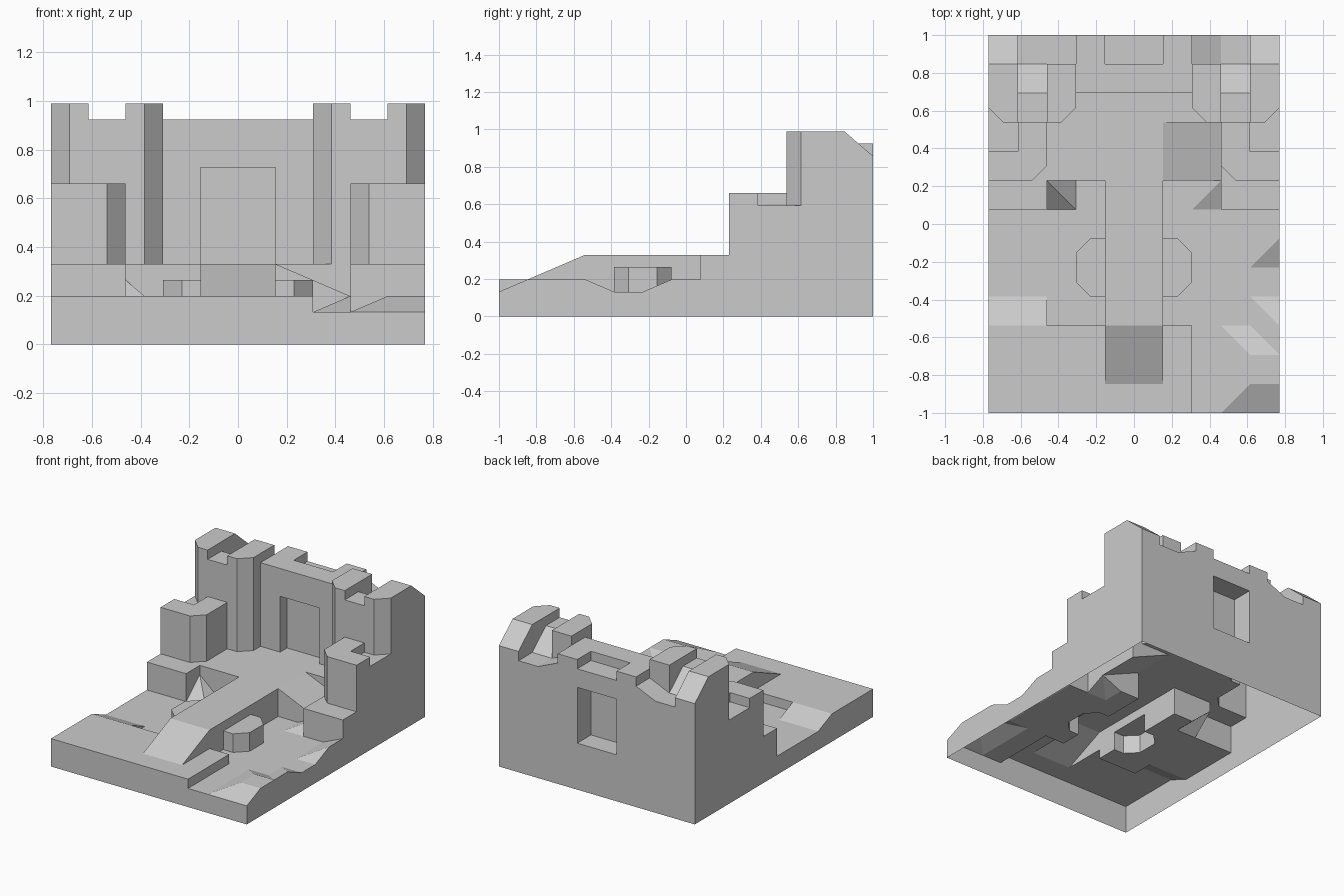
import bpy, bmesh

if "Cube" in bpy.data.objects:
    bpy.data.objects.remove(bpy.data.objects["Cube"])

U, H = 1 / 13, 0.066          # plan unit and height unit
patches = []                  # later patches override earlier ones


def patch(part, x0, x1, y0, y1, z, cuts=(), mirror=False):
    """Rectangular area with a flat or sloped top; cuts = chamfered corners."""
    f = z if callable(z) else (lambda x, y: z)
    patches.append((part, x0, x1, y0, y1, f, cuts, mirror))


def find(cx, cy):
    for part, x0, x1, y0, y1, f, cuts, mirror in reversed(patches):
        x = abs(cx) if mirror else cx
        if x0 < x < x1 and y0 < cy < y1 and all(
                abs(x - a) + abs(cy - b) > 1 for a, b in cuts):
            return part, (lambda px, py: f(abs(px) if mirror else px, py))


def bank(x, y):
    front = min((x - 6) / 2, (y + 13) / 2, (-7 - y) / 2, 1)
    rear = min((x - 8) / 2, (-5 - y) / 2, (y + 13) / 2, 1)
    return 2 + max(0, front, rear)


# Ground and the sunken ditch with its sloped banks
patch("ground", -10, 10, -13, 13, 3)
patch("ground", -10, -2, -7, 3, 2)
patch("ground", -10, -6, -7, -5, lambda x, y: 3 - (y + 7) / 2)
patch("ground", 2, 10, -7, 3, 2)
patch("ground", 4, 10, -13, -7, 2)
patch("ground", 6, 10, -13, -5, bank)
patch("ground", 8, 10, -3, 1, lambda x, y: 2 + min((x - 8) / 2, (y + 3) / 2))
patch("ground", 4, 6, 1, 3, lambda x, y: 2 + min((x - 4) / 2, (y - 1) / 2))
patch("rock", -6, -4, 1, 3, lambda x, y: 2 + min(y - 1, -4 - x))

# Courtyard with side ramp
patch("courtyard", -10, 10, 3, 13, 5)
patch("courtyard", 2, 6, 3, 7, lambda x, y: 5 - (x - 2) / 2)

# Bridge, entry ramp and bridge piers
patch("bridge", -2, 2, -7, 3, 5)
patch("bridge", -2, 2, -11, -7, lambda x, y: 3 + (y + 11) / 2)
patch("bridge_piers", 2, 4, -5, -1, 4, [(4, -5), (4, -1)], True)

# Low turrets on plinths
patch("turret_plinths", 6, 10, 1, 3, 5, mirror=True)
patch("turrets", 6, 10, 3, 7, 10, [(6, 3)], True)
patch("turrets", 8, 10, 5, 8, 9, mirror=True)

# Tall towers with battlements
patch("towers", 4, 10, 7, 13, 15, [(4, 7), (10, 7)], True)
patch("towers", 6, 8, 7, 9, 14, mirror=True)
patch("towers", 6, 8, 9, 11, lambda x, y: 14 - (y - 9), mirror=True)
patch("towers", 6, 8, 11, 13, 12, mirror=True)
patch("towers", 4, 6, 11, 13, lambda x, y: 13 - (x - 4) / 2, mirror=True)
patch("towers", 8, 10, 11, 13, lambda x, y: 15 - (y - 11), mirror=True)

# Gate wall between the towers
patch("gate_wall", -4, 4, 9, 13, 14)
patch("gate_wall", -2, 2, 11, 13, 13)

# Surface: each plan cell is four triangles, heights come from the patches
faces, edges = {}, {}


def add(part, pts):
    unique = []
    for p in pts:
        if p not in unique:
            unique.append(p)
    if len(unique) > 2:
        faces.setdefault(part, []).append(unique)


for i in range(-10, 10):
    for j in range(-13, 13):
        ring = [(i, j), (i + 1, j), (i + 1, j + 1), (i, j + 1)]
        mid = (i + 0.5, j + 0.5)
        for k in range(4):
            tri = [ring[k], ring[(k + 1) % 4], mid]
            part, f = find(sum(p[0] for p in tri) / 3, sum(p[1] for p in tri) / 3)
            add(part, [(x, y, f(x, y)) for x, y in tri])
            for n in range(3):
                a, b = tri[n], tri[(n + 1) % 3]
                edges.setdefault(frozenset((a, b)), []).append((a, b, part, f))

# Vertical walls wherever neighbouring heights differ, and the outer skirt
for sides in edges.values():
    sides.sort(key=lambda s: s[3](*s[0]) + s[3](*s[1]), reverse=True)
    a, b, part, f = sides[0]
    g = sides[1][3] if len(sides) > 1 else (lambda x, y: 0)
    ta, tb, la, lb = f(*a), f(*b), g(*a), g(*b)
    spans = [(ta, tb, la, lb)]
    if a[1] == b[1] and a[1] in (9, 13) and max(abs(a[0]), abs(b[0])) <= 2:
        spans = [(ta, tb, 11, 11), (5, 5, la, lb)]      # doorway gap
    for ta, tb, la, lb in spans:
        add(part, [(*b, tb), (*a, ta), (*a, la), (*b, lb)])


# Door recesses, front and back
def recess(part, y0, y1):
    rim = [(-2, 5), (2, 5), (2, 11), (-2, 11)]
    add(part, [(x, y1, z) for x, z in (rim if y1 > y0 else rim[::-1])])
    for k in range(4):
        (xa, za), (xb, zb) = rim[k], rim[(k + 1) % 4]
        quad = [(xa, y0, za), (xb, y0, zb), (xb, y1, zb), (xa, y1, za)]
        add(part, quad[::-1] if y1 > y0 else quad)


recess("front_door_recess", 9, 10)
recess("back_door_recess", 13, 11)
for part in ("front_door_recess", "back_door_recess"):
    for quad in faces[part][1:]:
        quad.reverse()

for part, polys in faces.items():
    bm = bmesh.new()
    for poly in polys:
        bm.faces.new([bm.verts.new((x * U, y * U, z * H)) for x, y, z in poly])
    bmesh.ops.remove_doubles(bm, verts=bm.verts, dist=1e-4)
    bmesh.ops.dissolve_limit(bm, angle_limit=0.02, verts=bm.verts, edges=bm.edges)
    mesh = bpy.data.meshes.new(part)
    bm.to_mesh(mesh)
    bm.free()
    bpy.context.collection.objects.link(bpy.data.objects.new(part, mesh))
